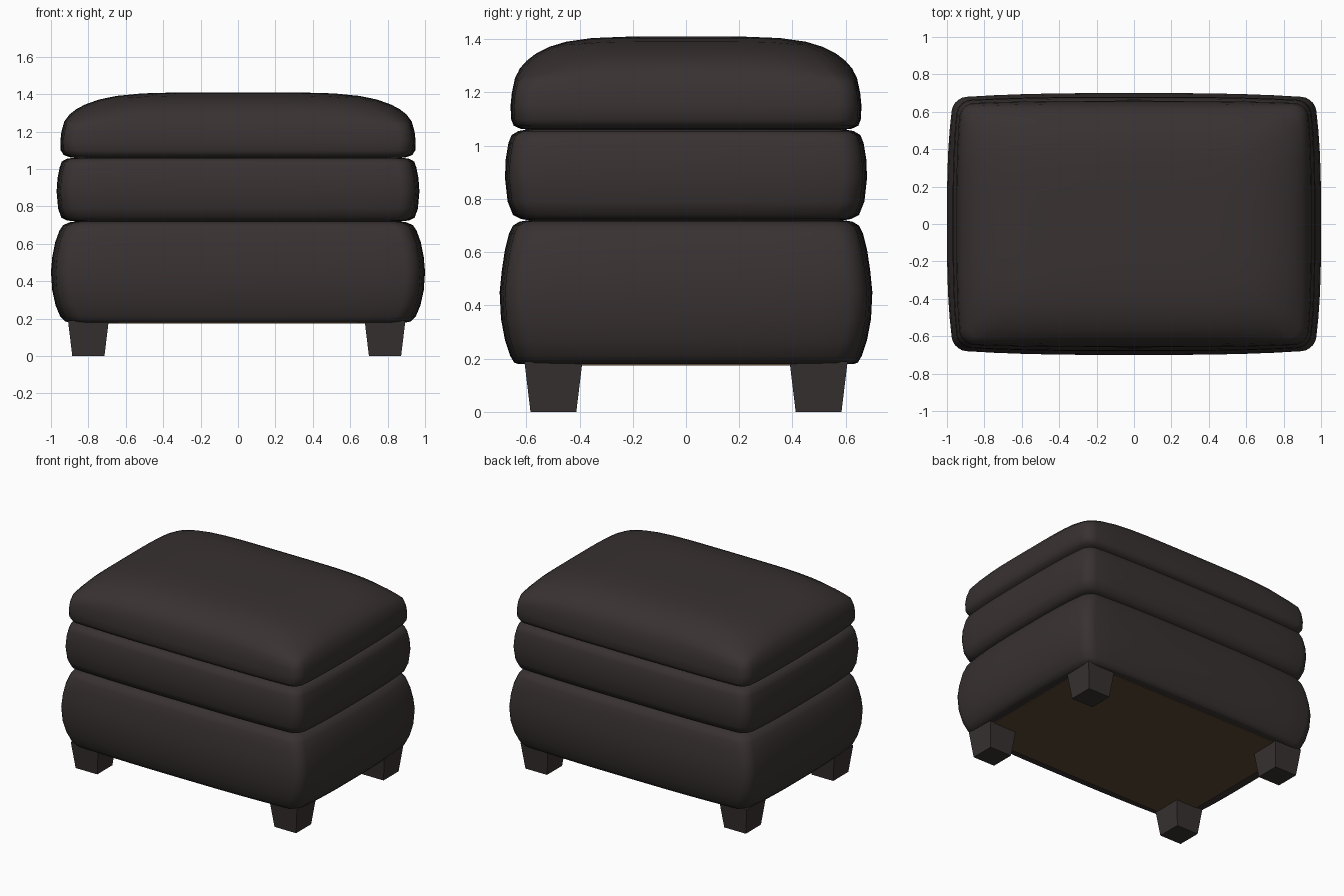
import bpy, bmesh, math

if "Cube" in bpy.data.objects:
    bpy.data.objects.remove(bpy.data.objects["Cube"])


def material(name, rgb):
    m = bpy.data.materials.new(name)
    m.diffuse_color = (*rgb, 1)
    m.use_nodes = True
    m.node_tree.nodes["Principled BSDF"].inputs["Base Color"].default_value = m.diffuse_color
    return m


LEATHER = material("dark brown leather", (0.040, 0.031, 0.031))
WOOD = material("dark foot wood", (0.040, 0.031, 0.031))
LINING = material("brown underside cloth", (0.105, 0.066, 0.036))


def outline(hx, hy, bow_x, bow_y, r=0.07, n=12, arc=5):
    """Rounded rectangle whose long sides bow outward in the middle."""
    pts = []
    corners = [(1, 1), (-1, 1), (-1, -1), (1, -1)]
    for i, (sx, sy) in enumerate(corners):
        cx, cy = sx * (hx - r), sy * (hy - r)
        for k in range(arc + 1):
            a = math.pi / 2 * (i + k / arc)
            pts.append((cx + r * math.cos(a), cy + r * math.sin(a)))
        nx, ny = corners[(i + 1) % 4]
        a = math.pi / 2 * (i + 1)
        ex, ey = nx * (hx - r) + r * math.cos(a), ny * (hy - r) + r * math.sin(a)
        x0, y0 = pts[-1]
        pts += [(x0 + (ex - x0) * k / n, y0 + (ey - y0) * k / n) for k in range(1, n)]
    return [(x - math.copysign(bow_x, x) * abs(y / hy) ** 3 * abs(x / hx),
             y - math.copysign(bow_y, y) * abs(x / hx) ** 3 * abs(y / hy)) for x, y in pts]


def finish(name, bm, mat, smooth=True):
    bmesh.ops.recalc_face_normals(bm, faces=bm.faces[:])
    me = bpy.data.meshes.new(name)
    bm.to_mesh(me)
    bm.free()
    ob = bpy.data.objects.new(name, me)
    bpy.context.collection.objects.link(ob)
    me.materials.append(mat)
    if smooth:
        bpy.ops.object.select_all(action='DESELECT')
        ob.select_set(True)
        bpy.context.view_layer.objects.active = ob
        bpy.ops.object.shade_smooth_by_angle(angle=math.radians(50))
    return ob


def cushion(name, profile, bow_x, bow_y, dome=None):
    """Loft outlines through (z, half width, half depth); dome closes the top."""
    rings = [[(x, y, z) for x, y in outline(hx, hy, bow_x, bow_y)] for z, hx, hy in profile]
    if dome:
        hx, hy, height = dome
        edge = outline(hx, hy, bow_x, bow_y)
        for s in (1, 0.97, 0.93, 0.88, 0.8, 0.7, 0.55, 0.35, 0.12):
            rings.append([(x * s, y * s, height(x * s / hx, y * s / hy)) for x, y in edge])
    bm = bmesh.new()
    loops = [[bm.verts.new(p) for p in ring] for ring in rings]
    for a, b in zip(loops, loops[1:]):
        for i in range(len(a)):
            j = (i + 1) % len(a)
            bm.faces.new((a[i], a[j], b[j], b[i]))
    bm.faces.new(loops[0])
    bm.faces.new(loops[-1])
    return finish(name, bm, LEATHER)


def crown(u, v):
    """Pillow height: flat in the middle, falling off to the edges and corners."""
    fall = max(0, 1 - abs(u) ** 5) * max(0, 1 - abs(v) ** 5)
    return 1.25 - 0.04 * (u * v) ** 4 + 0.16 * fall ** 0.7


# Upholstered base
cushion("base", [
    (0.18, 0.90, 0.63), (0.185, 0.925, 0.645), (0.21, 0.95, 0.66), (0.27, 0.975, 0.68),
    (0.35, 0.993, 0.695), (0.45, 1.0, 0.70), (0.53, 0.993, 0.692), (0.61, 0.977, 0.68),
    (0.67, 0.955, 0.665), (0.70, 0.935, 0.65), (0.715, 0.90, 0.625), (0.722, 0.85, 0.58)],
    0.035, 0.025)

# Middle cushion
cushion("middle_cushion", [
    (0.718, 0.85, 0.58), (0.725, 0.915, 0.62), (0.74, 0.945, 0.65), (0.79, 0.962, 0.67),
    (0.88, 0.97, 0.68), (0.95, 0.965, 0.677), (1.01, 0.953, 0.667), (1.04, 0.942, 0.655),
    (1.055, 0.915, 0.63), (1.064, 0.85, 0.58)],
    0.028, 0.02)

# Domed top cushion
cushion("top_cushion", [
    (1.06, 0.85, 0.58), (1.063, 0.90, 0.62), (1.075, 0.932, 0.647), (1.10, 0.948, 0.657),
    (1.15, 0.95, 0.659), (1.20, 0.944, 0.654)],
    0.022, 0.015, dome=(0.93, 0.643, crown))

# Cloth panel under the base
bm = bmesh.new()
bmesh.ops.create_cube(bm, size=1)
for v in bm.verts:
    v.co = (v.co.x * 1.72, v.co.y * 1.18, 0.179 + v.co.z * 0.008)
finish("underside_panel", bm, LINING, smooth=False)

# Four tapered feet
for sx, side in ((-1, "left"), (1, "right")):
    for sy, end in ((-1, "front"), (1, "back")):
        bm = bmesh.new()
        bmesh.ops.create_cube(bm, size=2)
        for v in bm.verts:
            top = v.co.z > 0
            h = 0.109 if top else 0.086
            v.co = (sx * 0.793 - 0.007 + v.co.x * h, sy * 0.498 + v.co.y * h, 0.19 if top else 0)
        finish(f"{end}_{side}_foot", bm, WOOD, smooth=False)
